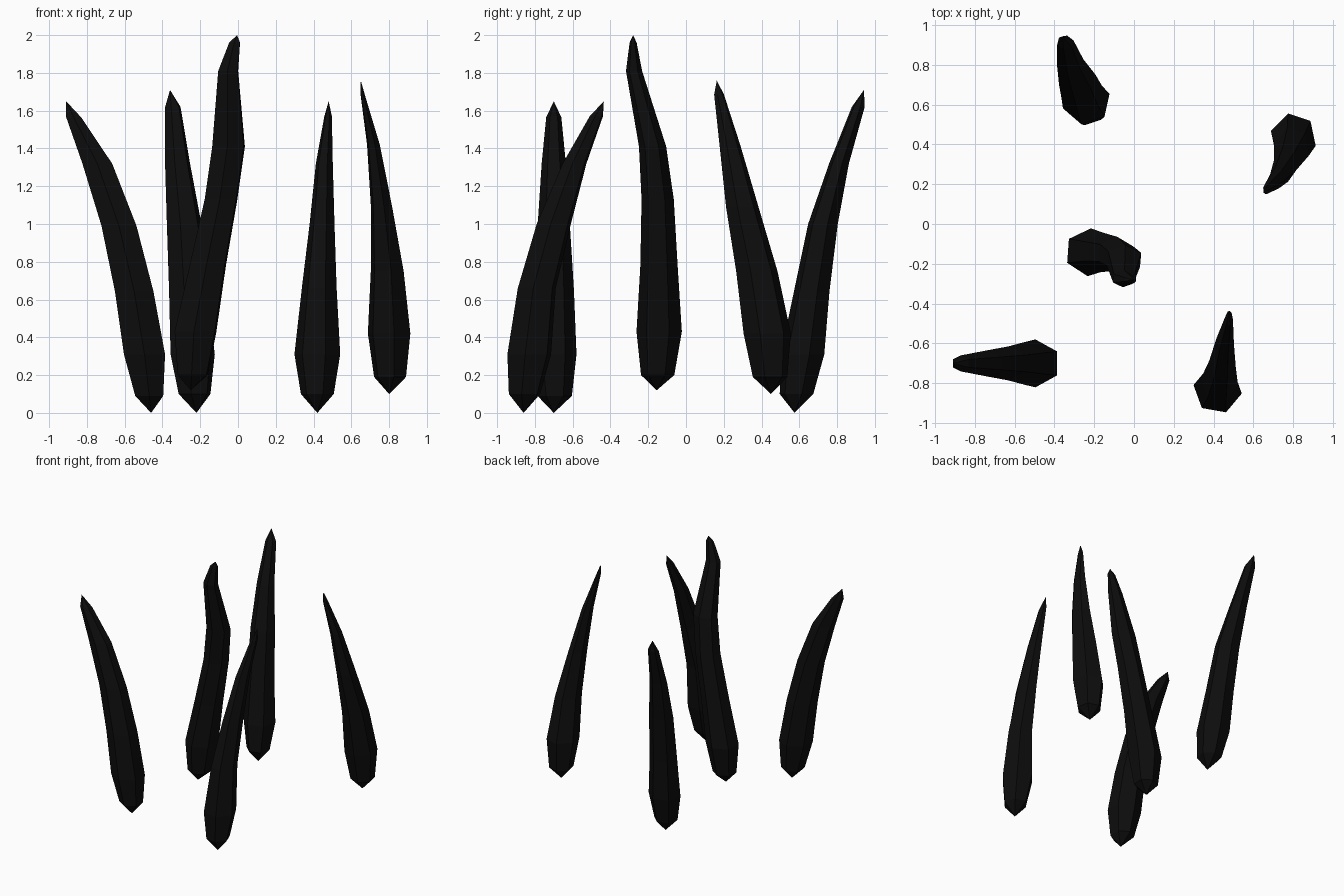
import bpy, bmesh
from math import sin, cos, radians

black = bpy.data.materials.new("black")
black.diffuse_color = (0.004, 0.004, 0.004, 1)


def spike(name, phase, bottom, rings, tip):
    """Six-sided bent spike; each ring is (x, y, z, x width, y width)."""
    bm = bmesh.new()
    loops = []
    for x, y, z, wx, wy in rings:
        loop = []
        for k in range(6):
            a = radians(phase + 60 * k)
            loop.append(bm.verts.new((x + wx / 1.87 * cos(a), y + wy / 1.87 * sin(a), z)))
        loops.append(loop)
    low, high = bm.verts.new(bottom), bm.verts.new(tip)
    for k in range(6):
        n = (k + 1) % 6
        bm.faces.new((low, loops[0][n], loops[0][k]))
        bm.faces.new((loops[-1][k], loops[-1][n], high))
        for a, b in zip(loops, loops[1:]):
            bm.faces.new((a[k], a[n], b[n], b[k]))
    bmesh.ops.recalc_face_normals(bm, faces=bm.faces)
    mesh = bpy.data.meshes.new(name)
    bm.to_mesh(mesh)
    bm.free()
    mesh.materials.append(black)
    bpy.context.collection.objects.link(bpy.data.objects.new(name, mesh))


# Left spike, leaning outwards to -x
spike("left_spike", 30, (-.46, -.70, 0), [
    (-.47, -.695, .09, .16, .17), (-.495, -.70, .31, .235, .225), (-.55, -.70, .645, .22, .20),
    (-.63, -.70, .99, .20, .16), (-.745, -.70, 1.32, .17, .12), (-.87, -.70, 1.565, .085, .075)],
    (-.91, -.70, 1.65))

# Front right spike, leaning back
spike("front_spike", -10, (.42, -.86, 0), [
    (.42, -.855, .10, .165, .165), (.42, -.83, .31, .23, .23), (.43, -.79, .66, .175, .20),
    (.445, -.70, 1.0, .125, .18), (.457, -.59, 1.32, .085, .125), (.477, -.475, 1.57, .038, .07)],
    (.48, -.435, 1.65))

# Right spike, leaning towards the middle
spike("right_spike", -17, (.80, .45, .10), [
    (.805, .445, .19, .165, .175), (.80, .43, .42, .22, .24), (.79, .375, .75, .17, .21),
    (.76, .298, 1.09, .11, .165), (.717, .232, 1.42, .066, .105), (.66, .175, 1.685, .022, .05)],
    (.65, .163, 1.76))

# Back spike, leaning back
spike("back_spike", 18, (-.22, .575, 0), [
    (-.23, .585, .10, .165, .17), (-.24, .617, .31, .23, .22), (-.263, .665, .64, .20, .18),
    (-.285, .725, 1.0, .18, .15), (-.32, .81, 1.32, .13, .10), (-.345, .912, 1.62, .08, .065)],
    (-.36, .942, 1.71))

# Tall centre spike with a forward bent tip
spike("centre_spike", 26, (-.25, -.155, .12), [
    (-.24, -.15, .20, .165, .165), (-.225, -.142, .43, .23, .225), (-.16, -.143, .78, .20, .185),
    (-.09, -.15, 1.13, .18, .16), (-.05, -.177, 1.41, .18, .135), (-.052, -.275, 1.81, .11, .08),
    (-.018, -.28, 1.96, .06, .035)],
    (-.005, -.28, 2.0))
